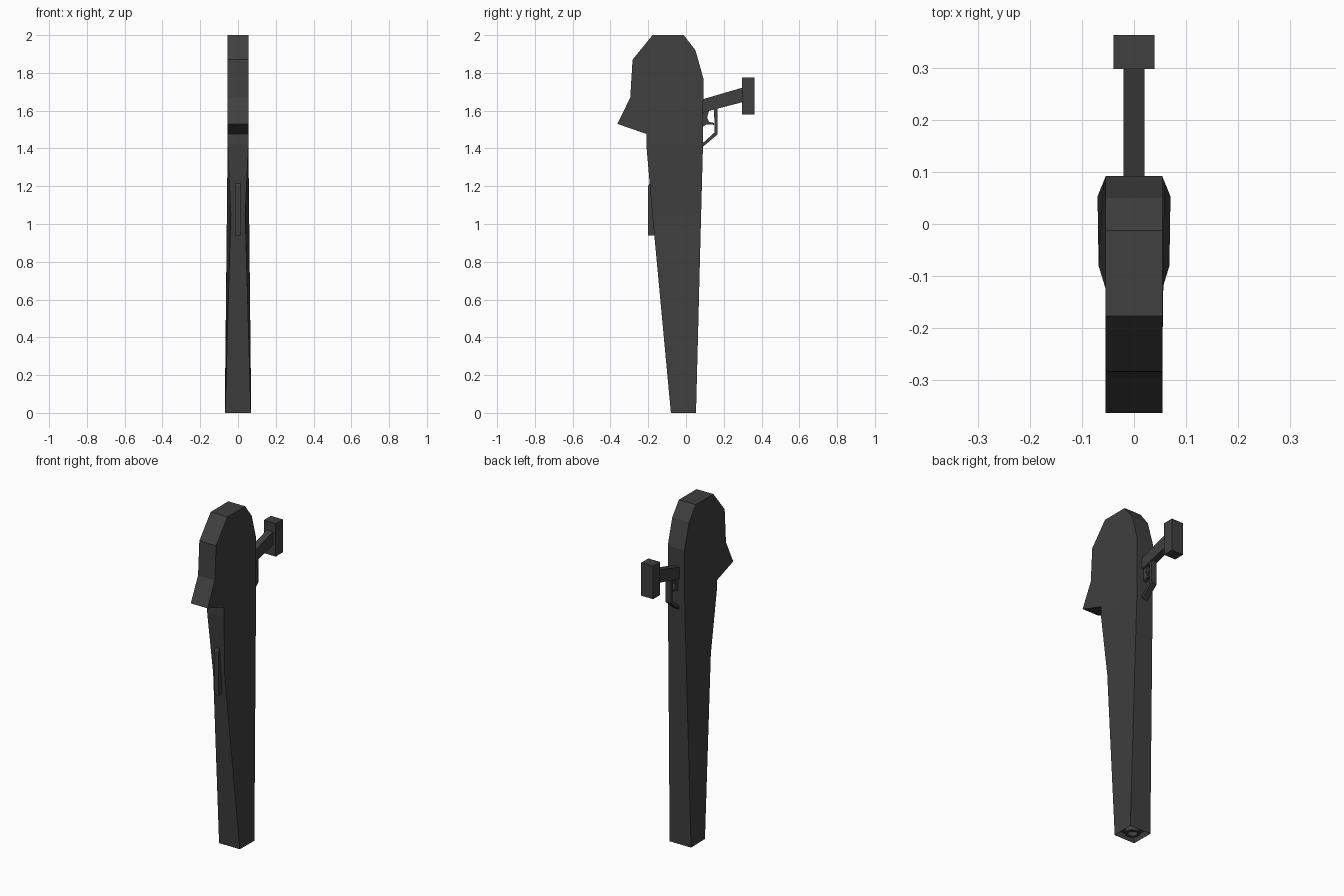
import bpy, bmesh, math

if "Cube" in bpy.data.objects:
    bpy.data.objects.remove(bpy.data.objects["Cube"])

dark = bpy.data.materials.new("dark_grey")
dark.diffuse_color = (0.05, 0.05, 0.05, 1)
dark.use_nodes = True
dark.node_tree.nodes["Principled BSDF"].inputs["Base Color"].default_value = dark.diffuse_color


def finish(name, bm):
    bmesh.ops.recalc_face_normals(bm, faces=bm.faces[:])
    mesh = bpy.data.meshes.new(name)
    bm.to_mesh(mesh)
    bm.free()
    mesh.materials.append(dark)
    ob = bpy.data.objects.new(name, mesh)
    bpy.context.collection.objects.link(ob)
    return ob


def loft(bm, rings, loop=False):
    """Skin rings of points; cap the ends, or join last to first when loop."""
    vs = [[bm.verts.new(p) for p in r] for r in rings]
    n = len(vs[0])
    for a, b in zip(vs, vs[1:] + (vs[:1] if loop else [])):
        for i in range(n):
            j = (i + 1) % n
            bm.faces.new((a[i], a[j], b[j], b[i]))
    if not loop:
        bm.faces.new(vs[0])
        return bm.faces.new(vs[-1])


def plate(name, pts, half):
    """Side profile in (y, z) given a width of 2 * half."""
    bm = bmesh.new()
    loft(bm, [[(x, y, z) for y, z in pts] for x in (-half, half)])
    return finish(name, bm)


# rounded rear block with hooked heel
plate("stock", [(-0.21, 1.42), (0.09, 1.42), (0.092, 1.77), (0.05, 1.92),
                (-0.012, 2.0), (-0.177, 2.0), (-0.283, 1.87), (-0.295, 1.67),
                (-0.363, 1.53), (-0.21, 1.477)], 0.055)

# long tapering body, pinched along its front edge: z, y front, half, y back, half
sections = [(1.42, -0.21, 0.055, 0.09, 0.055),
            (1.05, -0.178, 0.038, 0.08, 0.059),
            (0.0, -0.08, 0.068, 0.053, 0.07)]
bm = bmesh.new()
muzzle = loft(bm, [[(-a, yf, z), (a, yf, z), (b, yb, z), (-b, yb, z)]
                   for z, yf, a, yb, b in sections])
# recess in the muzzle face
bmesh.ops.recalc_face_normals(bm, faces=bm.faces[:])
bmesh.ops.inset_region(bm, faces=[muzzle], thickness=0.012)
bmesh.ops.translate(bm, verts=muzzle.verts[:], vec=(0, 0, 0.03))
mesh_body = finish("body", bm)

# barrel tube inside the recess
bm = bmesh.new()
rings = []
for k in range(16):
    t = math.tau * k / 16
    rings.append([(r * math.cos(t), -0.013 + r * math.sin(t), z)
                  for r, z in ((0.042, 0.035), (0.042, 0.005), (0.027, 0.005), (0.027, 0.035))])
loft(bm, rings, loop=True)
finish("barrel", bm)

# small fin on the front edge
plate("front_fin", [(-0.202, 0.94), (-0.15, 0.94), (-0.17, 1.25), (-0.202, 1.2)], 0.014)

# handle bar and end pad
plate("handle_bar", [(0.07, 1.655), (0.07, 1.585), (0.31, 1.648), (0.31, 1.725)], 0.02)
plate("end_pad", [(0.297, 1.58), (0.363, 1.58), (0.363, 1.775), (0.297, 1.775)], 0.039)

# trigger guard and trigger
plate("trigger_guard", [(0.148, 1.615), (0.168, 1.62), (0.168, 1.475), (0.085, 1.405),
                        (0.085, 1.425), (0.152, 1.485)], 0.018)
plate("trigger", [(0.08, 1.59), (0.125, 1.61), (0.112, 1.565), (0.122, 1.54),
                  (0.148, 1.535), (0.148, 1.525), (0.11, 1.528), (0.08, 1.51)], 0.01)
